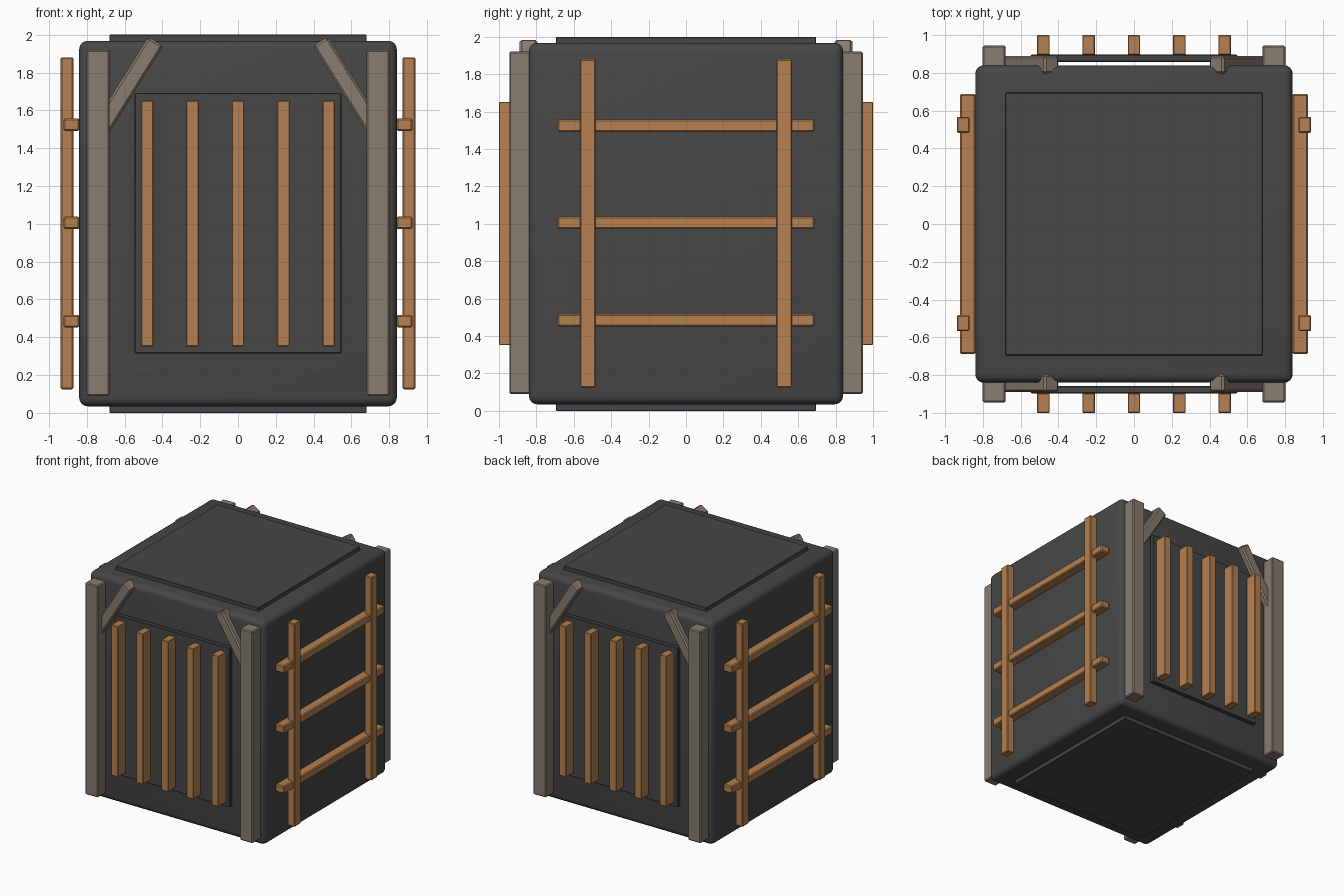
import bpy
import math

if "Cube" in bpy.data.objects:
    bpy.data.objects.remove(bpy.data.objects["Cube"])


def material(name, rgb):
    m = bpy.data.materials.new(name)
    m.diffuse_color = (*rgb, 1)
    m.use_nodes = True
    m.node_tree.nodes["Principled BSDF"].inputs["Base Color"].default_value = m.diffuse_color
    return m


DARK = material("charcoal", (0.062, 0.062, 0.062))
WOOD = material("orange wood", (0.46, 0.215, 0.082))
POST = material("grey brown wood", (0.245, 0.2, 0.16))


def box(name, lo, hi, mat, bevel=0.006, segments=1, angle=0.0):
    """Bevelled box between two corners, optionally turned about y."""
    size = [b - a for a, b in zip(lo, hi)]
    bpy.ops.mesh.primitive_cube_add(
        size=1, location=[(a + b) / 2 for a, b in zip(lo, hi)])
    ob = bpy.context.object
    ob.name = name
    ob.scale = size
    bpy.ops.object.transform_apply(location=False, rotation=False, scale=True)
    ob.rotation_euler[1] = angle
    ob.data.materials.append(mat)
    mod = ob.modifiers.new("bevel", 'BEVEL')
    mod.width = bevel
    mod.segments = segments
    bpy.ops.object.modifier_apply(modifier=mod.name)
    if segments > 1:
        bpy.ops.object.shade_smooth_by_angle(angle=math.radians(35))
    return ob


def side_box(name, side, axis, lo, hi, mat, **kw):
    """Box given for the positive side of an axis, flipped when side is -1."""
    lo, hi = list(lo), list(hi)
    if side < 0:
        lo[axis], hi[axis] = -hi[axis], -lo[axis]
    return box(name, lo, hi, mat, **kw)


# Rounded crate body with raised lid and base plates
box("crate_body", (-0.84, -0.84, 0.035), (0.84, 0.84, 1.968), DARK, 0.045, 4)
box("lid_plate", (-0.68, -0.695, 1.94), (0.68, 0.695, 2.0), DARK, 0.003)
box("base_plate", (-0.68, -0.695, 0.0), (0.68, 0.695, 0.06), DARK, 0.003)

# Front and back: panel, slats, corner posts and diagonal braces
for side, label in ((-1, "front"), (1, "back")):
    side_box(label + "_panel", side, 1, (-0.547, 0.857, 0.315),
             (0.547, 0.897, 1.693), DARK, bevel=0.005)
    for i, x in enumerate((-0.48, -0.24, 0, 0.24, 0.48)):
        side_box(f"{label}_slat_{i + 1}", side, 1, (x - 0.033, 0.895, 0.352),
                 (x + 0.033, 1.0, 1.652), WOOD, bevel=0.004)
    for s in (-1, 1):
        x = 0.74 * s
        side_box(label + "_corner_post", side, 1, (x - 0.061, 0.81, 0.09),
                 (x + 0.061, 0.945, 1.92), POST, bevel=0.008)
        x = 0.591 * s
        side_box(label + "_brace", side, 1, (x - 0.046, 0.795, 1.42),
                 (x + 0.046, 0.89, 2.01), POST, bevel=0.012,
                 angle=-s * math.radians(32))

# Left and right: ladder of two uprights over three rungs
for side, label in ((-1, "left"), (1, "right")):
    for y in (-0.525, 0.525):
        side_box(label + "_upright", side, 0, (0.871, y - 0.042, 0.125),
                 (0.938, y + 0.042, 1.88), WOOD)
    for z in (0.485, 1.005, 1.525):
        side_box(label + "_rung", side, 0, (0.838, -0.688, z - 0.033),
                 (0.922, 0.688, z + 0.033), WOOD, bevel=0.008)
